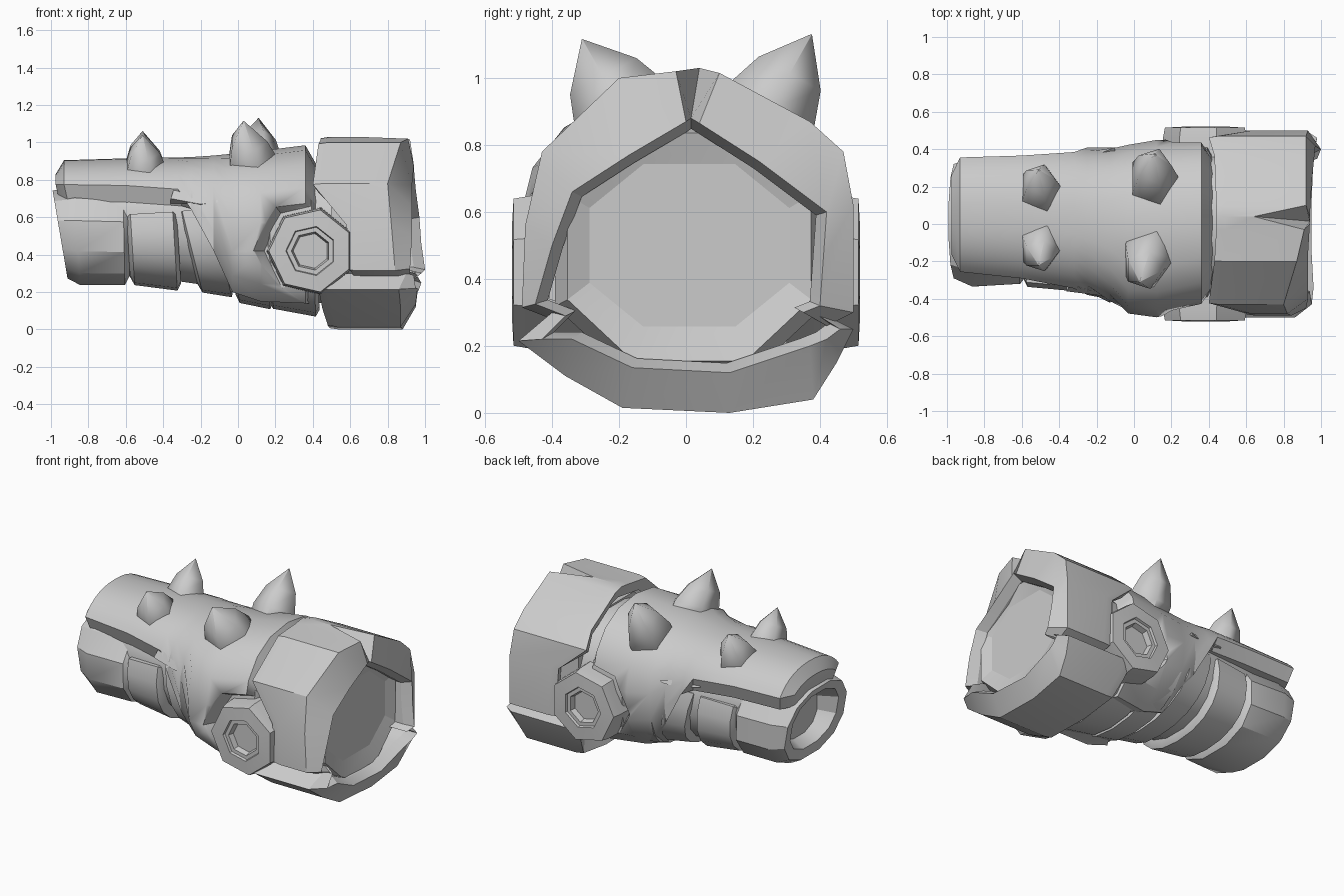
import bpy, bmesh, math
from mathutils import Vector

metal = bpy.data.materials.new("grey metal")
metal.diffuse_color = (0.6, 0.6, 0.6, 1)


def loft(name, rings, closed=True, cap0=True, cap1=True, angle=32):
    """Skin a list of equal-length point rings into one part."""
    bm = bmesh.new()
    rows = [[bm.verts.new(p) for p in r] for r in rings]
    n = len(rows[0])
    for a, b in zip(rows, rows[1:]):
        for i in range(n if closed else n - 1):
            j = (i + 1) % n
            bm.faces.new((a[i], a[j], b[j], b[i]))
    if cap0:
        bm.faces.new(rows[0][::-1])
    if cap1:
        bm.faces.new(rows[-1])
    bmesh.ops.remove_doubles(bm, verts=bm.verts, dist=1e-5)
    bmesh.ops.recalc_face_normals(bm, faces=bm.faces)
    me = bpy.data.meshes.new(name)
    bm.to_mesh(me)
    bm.free()
    me.materials.append(metal)
    ob = bpy.data.objects.new(name, me)
    bpy.context.collection.objects.link(ob)
    bpy.context.view_layer.objects.active = ob
    ob.select_set(True)
    bpy.ops.object.shade_smooth_by_angle(angle=math.radians(angle))
    ob.select_set(False)
    return ob


def ring(x, y0, y1, z0, z1, n=16, shear=0.0, a0=0.0, a1=None):
    """Oval section across x; an arc when a1 is given. Shear slides it along x by height."""
    cy, cz, ry, rz = (y0 + y1) / 2, (z0 + z1) / 2, (y1 - y0) / 2, (z1 - z0) / 2
    pts = []
    for i in range(n):
        t = a0 + (2 * math.pi * (i + 0.5) / n if a1 is None else (a1 - a0) * i / (n - 1))
        c, s = math.cos(t), math.sin(t)
        y = cy + ry * math.copysign(abs(c) ** 0.88, c)
        z = cz + rz * math.copysign(abs(s) ** 0.88, s)
        pts.append((x + shear * (0.5 - z), y, z))
    return pts


def knob_rows(profile, side):
    """Seven-sided rings on the side of the sleeve from (radius, y) pairs."""
    return [[(0.39 + r * math.cos(math.pi * (2 * i / 7 + 1)), side * y,
              0.42 + r * math.sin(math.pi * (2 * i / 7 + 1))) for i in range(7)] for r, y in profile]


# Inner sleeve that shows between the plates
loft("inner_sleeve", [ring(-0.7, -0.27, 0.3, 0.29, 0.84), ring(-0.3, -0.32, 0.35, 0.25, 0.87),
                      ring(0.05, -0.38, 0.37, 0.2, 0.87), ring(0.36, -0.37, 0.38, 0.14, 0.88),
                      ring(0.55, -0.38, 0.39, 0.13, 0.89)])

# Wrist band with a recessed opening
loft("wrist_band", [ring(-0.58, -0.29, 0.32, 0.28, 0.74, 12), ring(-0.61, -0.33, 0.36, 0.23, 0.76, 12, 0.02),
                    ring(-0.86, -0.345, 0.365, 0.23, 0.77, 12, 0.06), ring(-0.95, -0.3, 0.33, 0.265, 0.75, 12, 0.17),
                    ring(-0.94, -0.23, 0.26, 0.33, 0.7, 12, 0.17), ring(-0.83, -0.18, 0.21, 0.37, 0.67, 12)])

# Slanted bands wrapping the underside: x0, x1, half width 0/1, bottom 0/1, slant
bands = {"rear_band": (-0.59, -0.32, 0.345, 0.37, 0.24, 0.205, 0.06),
         "middle_band": (-0.28, -0.10, 0.36, 0.39, 0.20, 0.17, 0.25),
         "front_band": (-0.06, 0.13, 0.40, 0.41, 0.145, 0.105, 0.15),
         "chin_band": (0.15, 0.42, 0.41, 0.42, 0.115, 0.065, 0.04)}
for name, (x0, x1, w0, w1, b0, b1, sh) in bands.items():
    rows = []
    for k, inset in ((0, 0.04), (0.08, 0), (0.92, 0), (1, 0.04)):
        w, b = w0 + (w1 - w0) * k - inset, b0 + (b1 - b0) * k + inset
        rows.append(ring(x0 + (x1 - x0) * k, -w + 0.01, w + 0.01, b, 1.0 - b, 13, sh,
                         math.pi * 0.87, math.pi * 2.13))
    loft(name, rows)

# Top plate: x, y range, full section z range, height of its lower edge
plate = []
for x, y0, y1, z0, z1, ze in ((-0.975, -0.27, 0.37, 0.28, 0.83, 0.775), (-0.93, -0.32, 0.42, 0.2, 0.905, 0.775),
                              (-0.6, -0.345, 0.42, 0.22, 0.915, 0.77), (-0.32, -0.39, 0.43, 0.2, 0.92, 0.75),
                              (-0.25, -0.385, 0.415, 0.2, 0.922, 0.64), (-0.13, -0.42, 0.41, 0.18, 0.93, 0.42),
                              (-0.03, -0.48, 0.425, 0.15, 0.94, 0.2), (0.12, -0.5, 0.45, 0.1, 0.955, 0.15),
                              (0.36, -0.45, 0.46, 0.07, 0.985, 0.14), (0.42, -0.36, 0.37, 0.14, 0.88, 0.18)):
    s = (ze - (z0 + z1) / 2) / ((z1 - z0) / 2)
    a = math.asin(math.copysign(abs(s) ** (1 / 0.88), s))
    r = ring(x, y0, y1, z0, z1, 15, 0, a, math.pi - a)
    drop = 0.09 if ze > 0.7 else 0.0
    lip = [(x + 0.02, r[-1][1] + 0.03, ze - drop), (x + 0.02, r[0][1] - 0.03, ze - drop)]
    plate.append(r + lip)
top_plate = loft("top_plate", plate, angle=28)

# Sockets cut into the plate around the side knobs
for side in (-1, 1):
    cutter = loft("socket_cutter", knob_rows(((0.25, 0.37), (0.30, 0.46), (0.36, 0.6)), side))
    cutter.hide_render = True
    cutter.hide_viewport = True
    mod = top_plate.modifiers.new("socket", "BOOLEAN")
    mod.operation, mod.solver, mod.object = "DIFFERENCE", "EXACT", cutter

# Pointed tips on the side edges of the top plate
for s, y in ((-1, -0.33), (1, 0.34)):
    loft("plate_tip", [[(-0.34, y, 0.76), (-0.36, y + s * 0.03, 0.7), (-0.36, y - s * 0.08, 0.64)],
                       [(-0.2, y + s * 0.03, 0.71), (-0.2, y + s * 0.05, 0.67), (-0.2, y - s * 0.05, 0.64)],
                       [(-0.1, y + s * 0.07, 0.69), (-0.11, y + s * 0.07, 0.68), (-0.11, y, 0.67)]])

# Cuff lining with its shallow floor
loft("cuff_lining", [ring(0.5, -0.42, 0.43, 0.09, 0.92, 8), ring(0.8, -0.42, 0.44, 0.09, 0.89, 8),
                     ring(0.88, -0.38, 0.4, 0.13, 0.86, 8), ring(0.85, -0.31, 0.33, 0.24, 0.76, 8)], angle=15)


def cuff(name, outer, rim, front_x, rim_x, back_x):
    """Angular shell: back step, outer wall, front bevel, rim thickness."""
    def scaled(pts, f):
        return [(0.02 + (y - 0.02) * f, 0.48 + (z - 0.48) * f) for y, z in pts]

    def row(pts, xs):
        return [(x, y, z) for x, (y, z) in zip(xs, pts)]
    loft(name, [row(scaled(outer, 0.84), [x + 0.03 for x in back_x]), row(scaled(outer, 0.985), back_x),
                row(outer, [x + 0.05 for x in back_x]), row(outer, front_x),
                row(rim, rim_x), row(scaled(rim, 0.92), [x - 0.06 for x in rim_x]),
                row(scaled(rim, 0.92), [0.8] * len(rim))], closed=False, cap0=False, cap1=False, angle=22)


# Upper cuff with the notch in its brow
cuff("upper_cuff",
     [(-.40, .28), (-.49, .315), (-.48, .56), (-.43, .78), (-.2, 1.0), (-.03, 1.02), (.04, 1.03), (.1, 1.015),
      (.37, .87), (.47, .78), (.5, .62), (.5, .3), (.42, .26)],
     [(-.36, .29), (-.45, .325), (-.40, .5), (-.34, .66), (-.17, .77), (0, .87), (.015, .88), (.04, .865),
      (.22, .75), (.42, .6), (.41, .46), (.40, .32), (.35, .30)],
     [.86, .84, .82, .80, .87, .91, .64, .92, .92, .92, .93, .93, .93],
     [.92, .92, .93, .93, .93, .94, .94, .94, .95, .97, .98, 1.0, .98],
     [.62, .6, .58, .4, .43, .44, .44, .44, .43, .4, .58, .6, .62])

# Lower cuff
cuff("lower_cuff",
     [(-.40, .30), (-.5, .215), (-.36, .11), (-.19, .015), (.13, .0), (.38, .04), (.45, .15), (.5, .25), (.4, .3)],
     [(-.36, .29), (-.43, .22), (-.34, .22), (-.16, .135), (.13, .12), (.37, .2), (.42, .22), (.46, .25), (.38, .3)],
     [.9, .86, .87, .87, .88, .89, .9, .92, .93],
     [.94, .95, .96, .95, .95, .96, .97, .98, .95],
     [.52, .43, .45, .48, .49, .48, .45, .43, .52])

# Side knobs: raised face and recessed centre
for side in (-1, 1):
    loft("side_knob", knob_rows(((0.24, 0.3), (0.235, 0.46), (0.225, 0.515), (0.135, 0.52),
                                 (0.13, 0.505), (0.105, 0.505), (0.095, 0.47)), side), angle=20)

# Spikes: base, bulge and tip, leaning outward
for bx, by, tx, ty, tz, rad, bz in ((-0.5, 0.17, -0.51, 0.29, 1.06, 0.12, 0.83), (-0.5, -0.11, -0.51, -0.22, 1.04, 0.12, 0.83),
                                    (0.1, 0.23, 0.11, 0.375, 1.13, 0.135, 0.87), (0.08, -0.17, 0.03, -0.31, 1.115, 0.145, 0.87)):
    base, tip = Vector((bx, by, bz)), Vector((tx, ty, tz))
    lean = (1 if by > 0 else -1) * 0.55
    rows = []
    for t, f in ((-0.2, 0.95), (0.15, 1.0), (0.55, 0.72), (1.0, 0.01)):
        c = base.lerp(tip, t)
        rows.append([(c.x + rad * f * math.cos(a), c.y + rad * f * math.sin(a), c.z - lean * rad * f * math.sin(a))
                     for a in (2 * math.pi * i / 5 for i in range(5))])
    loft("spike", rows, angle=75)
